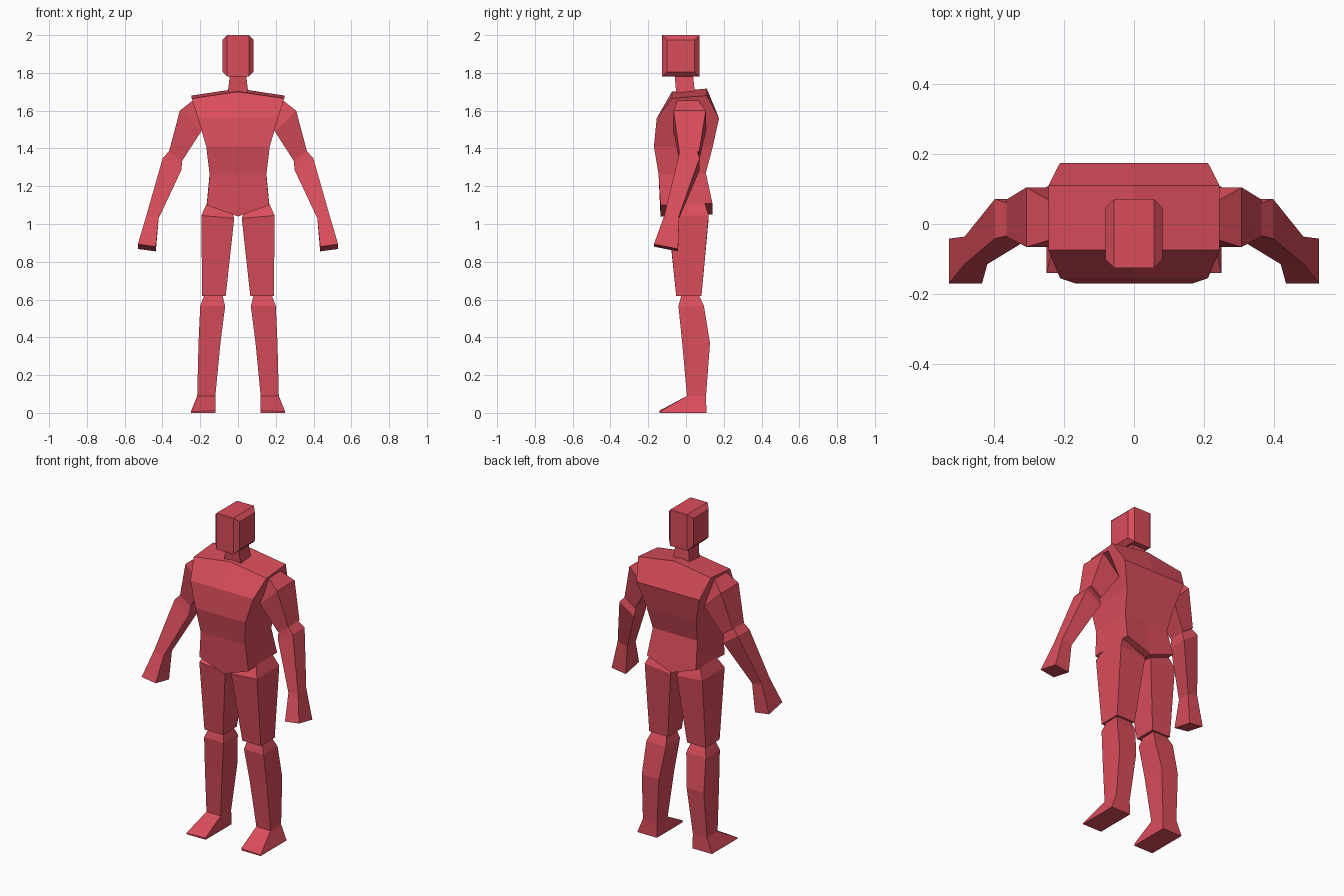
import bpy, bmesh

red = bpy.data.materials.new("red")
red.diffuse_color = (0.70, 0.075, 0.105, 1)


def loft(name, rings):
    """Skin a list of equal rings (4 or 6 points) and close both ends."""
    bm = bmesh.new()
    vs = [[bm.verts.new(p) for p in r] for r in rings]
    n = len(rings[0])
    for a, b in zip(vs, vs[1:]):
        for i in range(n):
            j = (i + 1) % n
            bm.faces.new((a[i], a[j], b[j], b[i]))
    for end in (vs[0], vs[-1]):
        if n == 6:
            bm.faces.new([end[i] for i in (0, 1, 4, 5)])
            bm.faces.new([end[i] for i in (1, 2, 3, 4)])
        else:
            bm.faces.new(end)
    bmesh.ops.recalc_face_normals(bm, faces=bm.faces)
    me = bpy.data.meshes.new(name)
    bm.to_mesh(me)
    bm.free()
    me.materials.append(red)
    ob = bpy.data.objects.new(name, me)
    bpy.context.collection.objects.link(ob)


def limb(name, sections):
    """Mirrored pair; section = inner x, z, outer x, z, front y, back y, z lift at front."""
    for side, s in (("left", 1), ("right", -1)):
        loft(f"{side}_{name}", [
            [(s * xi, yf, zi + up), (s * xo, yf, zo + up), (s * xo, yb, zo), (s * xi, yb, zi)]
            for xi, zi, xo, zo, yf, yb, up in sections])


# Torso: half width, front y, back y, side z front/back, centre z front/back
torso = [
    (0.245, -0.075, 0.110, 1.665, 1.68, 1.70, 1.717),
    (0.212, -0.155, 0.175, 1.56, 1.56, 1.56, 1.56),
    (0.168, -0.170, 0.142, 1.41, 1.41, 1.41, 1.41),
    (0.150, -0.145, 0.105, 1.26, 1.27, 1.26, 1.27),
    (0.165, -0.135, 0.140, 1.10, 1.11, 1.04, 1.05),
]
loft("torso", [
    [(-w, f, sf), (0, f, cf), (w, f, sf), (w, b, sb), (0, b, cb), (-w, b, sb)]
    for w, f, b, sf, sb, cf, cb in torso])

# Neck
loft("neck", [
    [(-w, f, z), (w, f, z), (w, b, z), (-w, b, z)]
    for w, f, b, z in ((0.057, -0.05, 0.05, 1.67), (0.043, -0.06, 0.037, 1.79))])

# Head: block with bevelled sides, built from left to right
loft("head", [
    [(x, -0.126 + d, 1.78 + d), (x, 0.071 - d, 1.78 + d),
     (x, 0.071 - d, 2.0 - d), (x, -0.126 + d, 2.0 - d)]
    for x, d in ((-0.082, 0.025), (-0.057, 0), (0.057, 0), (0.082, 0.025))])

# Arms
limb("upper_arm", [
    (0.185, 1.53, 0.238, 1.655, -0.045, 0.065, 0),
    (0.195, 1.49, 0.308, 1.60, -0.066, 0.105, 0),
    (0.295, 1.335, 0.365, 1.385, -0.036, 0.070, 0),
])
limb("forearm", [
    (0.295, 1.335, 0.365, 1.385, -0.034, 0.060, 0),
    (0.300, 1.285, 0.398, 1.35, -0.042, 0.072, 0),
    (0.420, 1.03, 0.485, 1.045, -0.115, -0.036, 0),
    (0.435, 0.855, 0.530, 0.868, -0.170, -0.042, 0.025),
])

# Legs
limb("thigh", [
    (0.030, 1.06, 0.165, 1.11, -0.060, 0.100, 0),
    (0.020, 1.03, 0.194, 1.045, -0.095, 0.120, 0),
    (0.065, 0.62, 0.190, 0.62, -0.052, 0.082, 0),
])
limb("shin", [
    (0.082, 0.62, 0.180, 0.62, -0.025, 0.070, 0),
    (0.068, 0.565, 0.200, 0.565, -0.040, 0.095, 0),
    (0.093, 0.37, 0.209, 0.37, -0.020, 0.127, 0),
    (0.120, 0.09, 0.216, 0.09, 0.005, 0.106, 0),
])
limb("foot", [
    (0.120, 0.09, 0.216, 0.09, 0.005, 0.106, 0),
    (0.120, 0.012, 0.250, 0.006, -0.140, 0.108, 0),
    (0.120, 0.0, 0.250, 0.0, -0.140, 0.108, 0),
])
